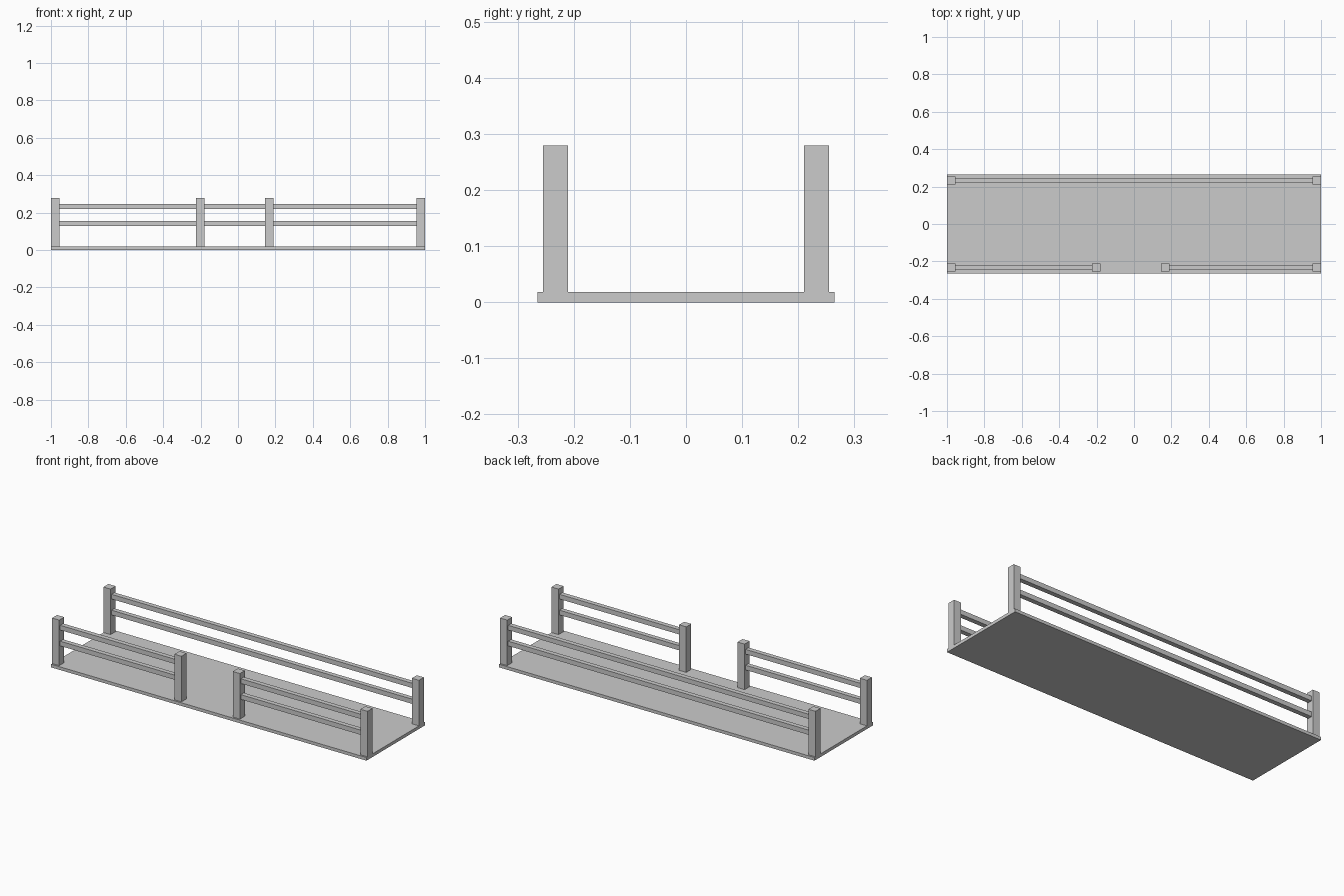
import bpy

if "Cube" in bpy.data.objects:
    bpy.data.objects.remove(bpy.data.objects["Cube"])

POST_W, RAIL_W = 0.045, 0.027
DECK_T, POST_TOP = 0.018, 0.279
ROW_Y = 0.2325
END_X = 1 - POST_W / 2


def box(name, x, y, z):
    """Box from (min, max) ranges on each axis."""
    bpy.ops.mesh.primitive_cube_add(size=1, location=[(a + b) / 2 for a, b in (x, y, z)])
    ob = bpy.context.object
    ob.name = name
    ob.scale = [b - a for a, b in (x, y, z)]
    bpy.ops.object.transform_apply(location=False, rotation=False, scale=True)
    return ob


def around(c, w):
    return (c - w / 2, c + w / 2)


def post(name, x, y):
    box(name, around(x, POST_W), around(y, POST_W), (DECK_T, POST_TOP))


def rails(name, x0, x1, y):
    # Lower and upper rail between two posts
    for level, z in (("lower", 0.141), ("upper", 0.232)):
        box(f"{name}_{level}_rail", (x0 + POST_W / 2, x1 - POST_W / 2),
            around(y, RAIL_W), around(z, RAIL_W))


# Floor slab
box("floor", (-1, 1), (-0.265, 0.265), (0, DECK_T))

# Back fence, unbroken
for side, x in (("left", -END_X), ("right", END_X)):
    post(f"back_{side}_post", x, ROW_Y)
rails("back", -END_X, END_X, ROW_Y)

# Front fence, with an entrance gap
for side, outer, inner in (("left", -END_X, -0.202), ("right", END_X, 0.168)):
    post(f"front_{side}_post", outer, -ROW_Y)
    post(f"entrance_{side}_post", inner, -ROW_Y)
    rails(f"front_{side}", min(outer, inner), max(outer, inner), -ROW_Y)
